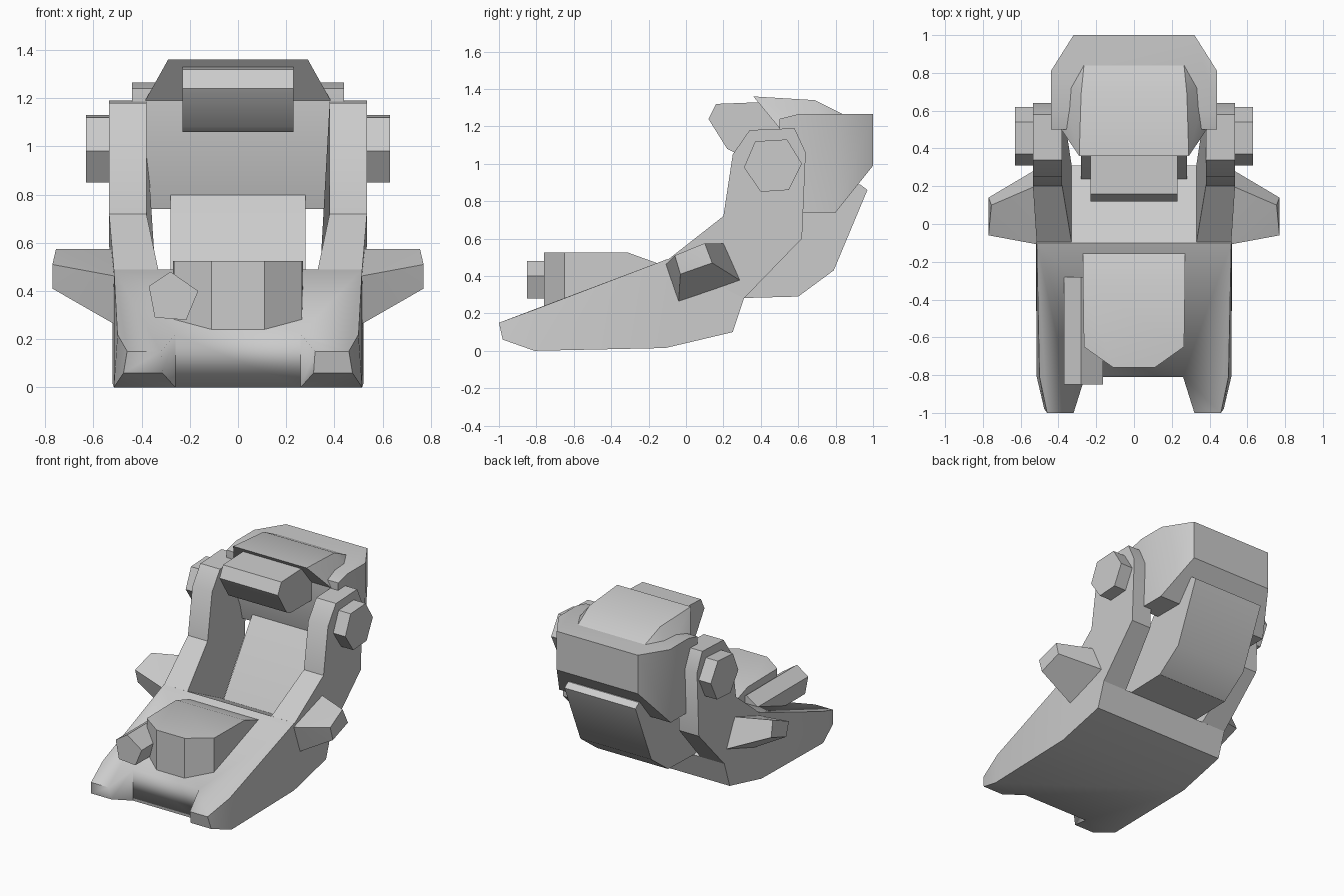
import bpy, bmesh, math

if "Cube" in bpy.data.objects:
    bpy.data.objects.remove(bpy.data.objects["Cube"])


def finish(name, bm, mirror=False):
    """Turn a bmesh into an object, smooth with sharp edges."""
    bmesh.ops.recalc_face_normals(bm, faces=bm.faces[:])
    me = bpy.data.meshes.new(name)
    bm.to_mesh(me)
    bm.free()
    for p in me.polygons:
        p.use_smooth = True
    me.set_sharp_from_angle(angle=math.radians(32))
    ob = bpy.data.objects.new(name, me)
    bpy.context.collection.objects.link(ob)
    if mirror:
        ob.modifiers.new("mirror", 'MIRROR')
    return ob


def hull(name, pts, both=True, mirror=False):
    """Convex solid from points; 'both' repeats every point at -x."""
    bm = bmesh.new()
    for x, y, z in pts:
        bm.verts.new((x, y, z))
        if both:
            bm.verts.new((-x, y, z))
    bmesh.ops.convex_hull(bm, input=bm.verts[:])
    bmesh.ops.dissolve_limit(bm, angle_limit=math.radians(2),
                             verts=bm.verts[:], edges=bm.edges[:])
    return finish(name, bm, mirror)


def slab(name, sections, mirror=False):
    """Solid joining two matching outlines (lists of xyz)."""
    bm = bmesh.new()
    a, b = [[bm.verts.new(p) for p in s] for s in sections]
    n = len(a)
    bm.faces.new(a)
    bm.faces.new(b[::-1])
    for i in range(n):
        j = (i + 1) % n
        bm.faces.new((a[i], b[i], b[j], a[j]))
    return finish(name, bm, mirror)


def side_slab(name, profile, x0, x1, mirror=False):
    """Extrude a (y, z) profile between two x positions."""
    return slab(name, [[(x, y, z) for y, z in profile] for x in (x0, x1)], mirror)


# Wedge-shaped base with a notched front
base = hull("base", [
    (.46, -1, .15), (.475, -.98, .06), (.5, -.81, .22), (.515, -.81, 0),
    (.52, -.11, .015), (.515, -.1, .49), (.52, .25, .1), (.52, .31, .28)])
notch = hull("notch_cutter", [(x, y, z) for z in (-.2, .5)
                              for x, y in ((.26, -.81), (.323, -1.01))])
notch.hide_render = True
notch.hide_viewport = True
cut = base.modifiers.new("notch", 'BOOLEAN')
cut.operation = 'DIFFERENCE'
cut.solver = 'EXACT'
cut.object = notch

# Upright arms, a little thicker at the foot
arm = [(-.1, .485), (.2, .72), (.25, 1.05), (.34, 1.18), (.58, 1.19),
       (.64, 1.06), (.62, .6), (.31, .28)]
inner = [.33] + [.38] * 6 + [.33]
outer = [.515] + [.535] * 6 + [.52]
slab("side_arm", [[(x, y, z) for x, (y, z) in zip(xs, arm)]
                  for xs in (inner, outer)], mirror=True)

# Hexagonal pivot bolts
side_slab("pivot_bolt", [(.31, .98), (.37, 1.12), (.54, 1.13), (.62, 1.0),
                         (.55, .86), (.4, .85)], .5, .63, mirror=True)

# Tapered side fins
hull("side_fin", [
    (.5, -.11, .46), (.5, -.04, .255), (.5, .3, .37), (.5, .21, .575),
    (.77, -.06, .51), (.77, -.03, .41), (.77, .14, .47), (.755, .1, .575)],
    both=False, mirror=True)

# Tilted back panel between base and head
side_slab("back_panel", [(.22, .28), (.6, .29), (.79, .43), (.97, .86),
                         (.93, .89), (.6, .85), (.54, .77), (.24, .32)], -.28, .28)

# Head shell with chamfered rear corners
hull("head_shell", [
    (.44, .5, 1.24), (.44, .6, 1.265), (.44, .81, 1.265), (.44, .5, 1.0),
    (.44, .58, .74), (.44, .8, .74),
    (.32, 1, 1.265), (.32, 1, .99)])

# Sloped cap on top of the head
hull("head_cap", [
    (.29, .36, 1.36), (.28, .69, 1.34), (.265, .84, 1.265),
    (.385, .5, 1.19), (.385, .75, 1.19)])

# Six-sided roller under the cap
side_slab("roller", [(.12, 1.24), (.16, 1.32), (.42, 1.33), (.55, 1.2),
                     (.55, 1.06), (.26, 1.06), (.22, 1.08)], -.23, .23)

# Raised console on the base, chamfered at the front
plan = [(.27, -.31), (.265, -.65), (.11, -.76)]
hull("console", [(x, y, z) for x, y in plan for z in (.2, .525)]
     + [(.27, -.13, .46), (.27, -.13, .3)])

# Five-sided pipe beside the console
pipe = [(-.37, .42), (-.28, .48), (-.165, .4), (-.215, .28), (-.345, .29)]
slab("pipe", [[(x, y, z) for x, z in pipe] for y in (-.85, -.28)])
